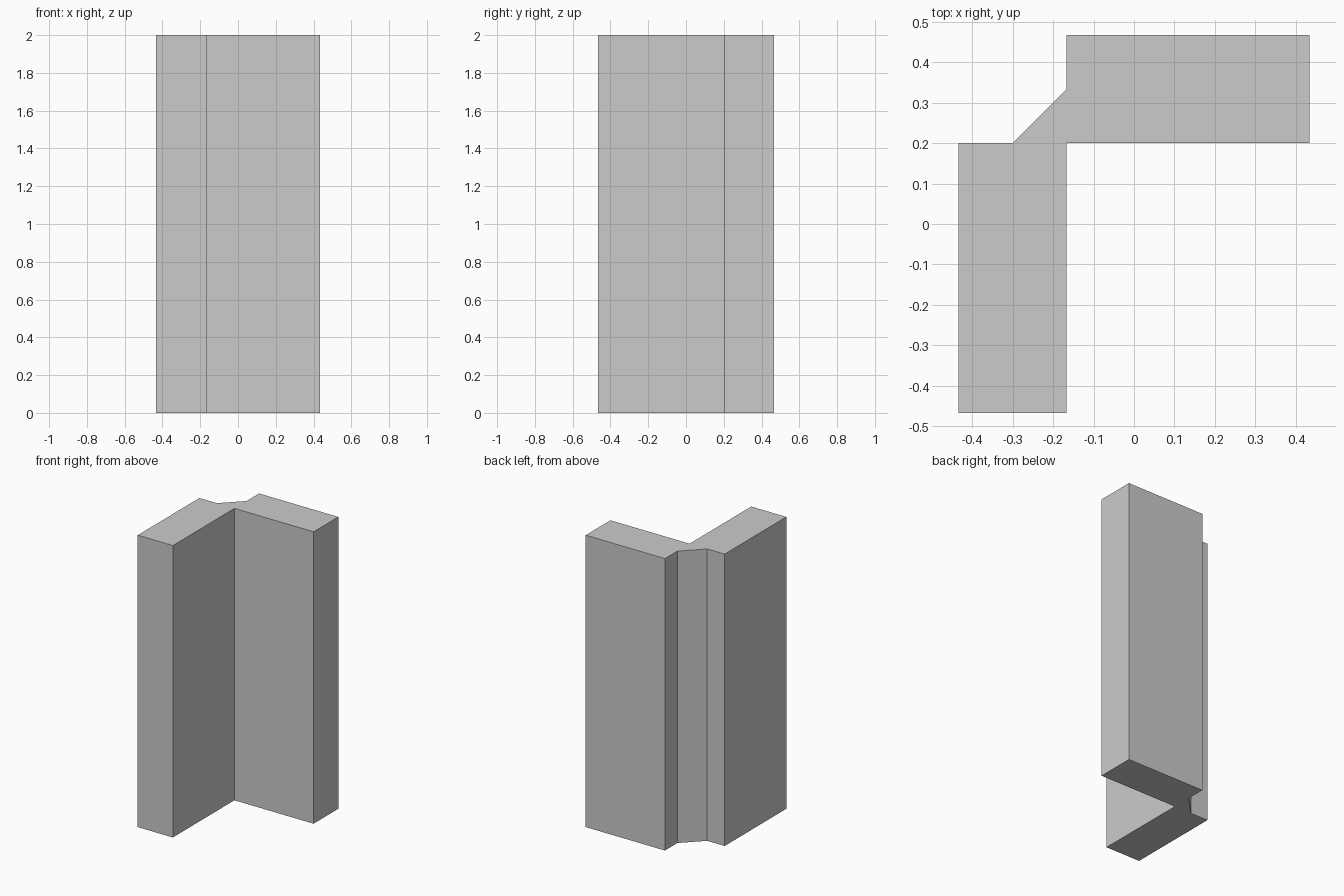
import bpy
import bmesh

if "Cube" in bpy.data.objects:
    bpy.data.objects.remove(bpy.data.objects["Cube"])

HEIGHT = 2.0

# L-shaped plan: front arm, side arm, chamfered web in the outer corner
PROFILE = [
    (-0.433, -0.467), (-0.167, -0.467), (-0.167, 0.2),
    (0.433, 0.2), (0.433, 0.467), (-0.167, 0.467),
    (-0.167, 0.333), (-0.3, 0.2), (-0.433, 0.2),
]


def extrude_profile(name, points, height):
    bm = bmesh.new()
    base = bm.faces.new([bm.verts.new((x, y, 0)) for x, y in points])
    top = bmesh.ops.extrude_face_region(bm, geom=[base], use_keep_orig=True)
    verts = [v for v in top["geom"] if isinstance(v, bmesh.types.BMVert)]
    bmesh.ops.translate(bm, verts=verts, vec=(0, 0, height))
    bmesh.ops.recalc_face_normals(bm, faces=bm.faces)
    mesh = bpy.data.meshes.new(name)
    bm.to_mesh(mesh)
    bm.free()
    obj = bpy.data.objects.new(name, mesh)
    bpy.context.collection.objects.link(obj)
    return obj


# Corner wall post
extrude_profile("corner_post", PROFILE, HEIGHT)
